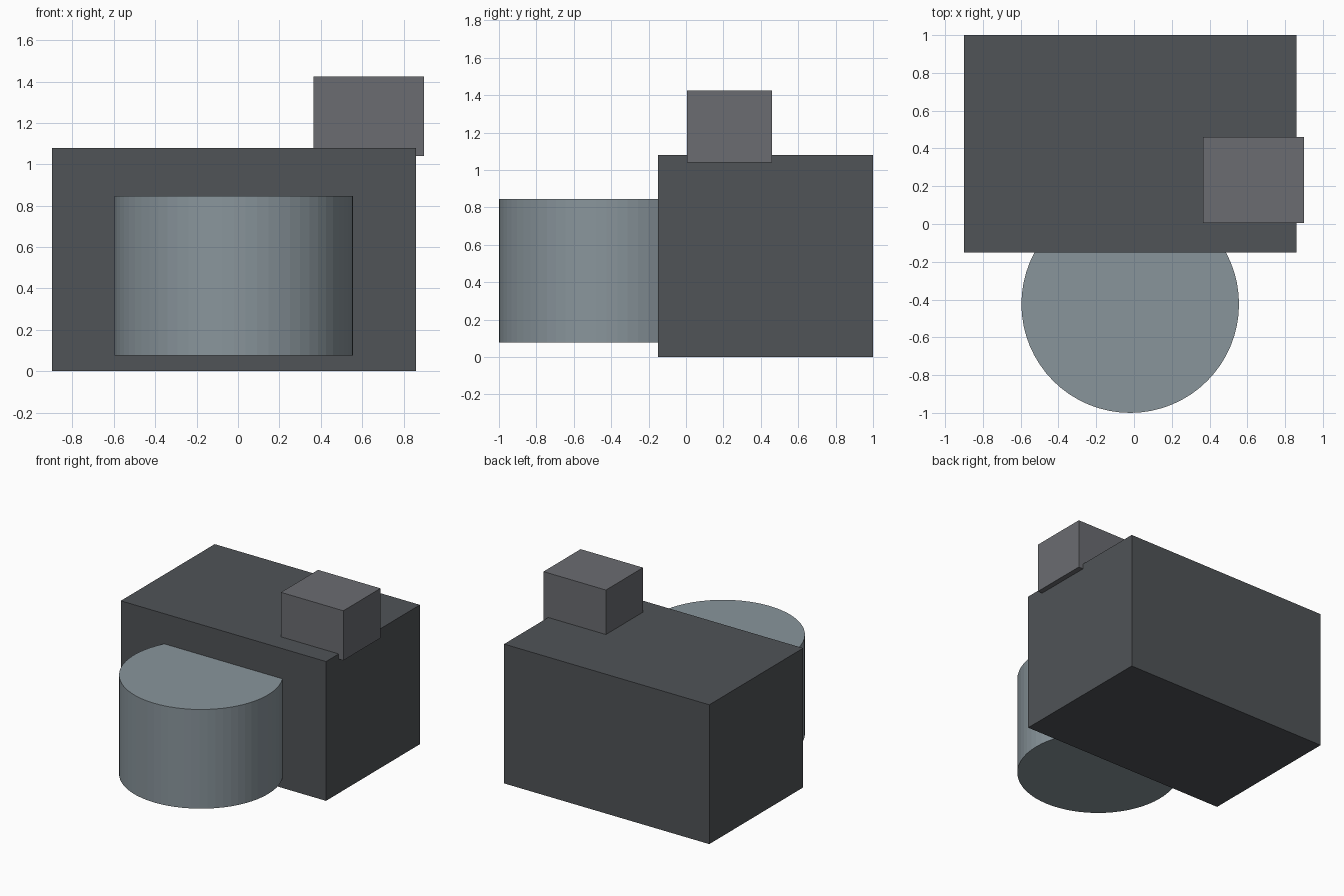
import bpy

if "Cube" in bpy.data.objects:
    bpy.data.objects.remove(bpy.data.objects["Cube"])


def paint(obj, name, color):
    mat = bpy.data.materials.new(name)
    mat.diffuse_color = (*color, 1)
    mat.use_nodes = True
    mat.node_tree.nodes["Principled BSDF"].inputs["Base Color"].default_value = mat.diffuse_color
    obj.data.materials.append(mat)


def box(name, lo, hi, color):
    center = [(a + b) / 2 for a, b in zip(lo, hi)]
    bpy.ops.mesh.primitive_cube_add(size=1, location=center)
    obj = bpy.context.object
    obj.name = name
    obj.scale = [b - a for a, b in zip(lo, hi)]
    bpy.ops.object.transform_apply(location=False, rotation=False, scale=True)
    paint(obj, name + "_paint", color)
    return obj


# Main block standing on the ground
box("body", (-0.90, -0.15, 0), (0.86, 1.0, 1.08), (0.08, 0.087, 0.095))

# Small block on the top, overhanging the right edge
box("top_block", (0.365, 0.005, 1.04), (0.90, 0.46, 1.425), (0.145, 0.15, 0.165))

# Front drum, partly sunk into the body
bottom, top, radius = 0.077, 0.846, 0.576
bpy.ops.mesh.primitive_cylinder_add(vertices=64, radius=radius, depth=top - bottom,
                                    location=(-0.02, -1 + radius, (bottom + top) / 2))
drum = bpy.context.object
drum.name = "front_drum"
paint(drum, "front_drum_paint", (0.25, 0.30, 0.33))
